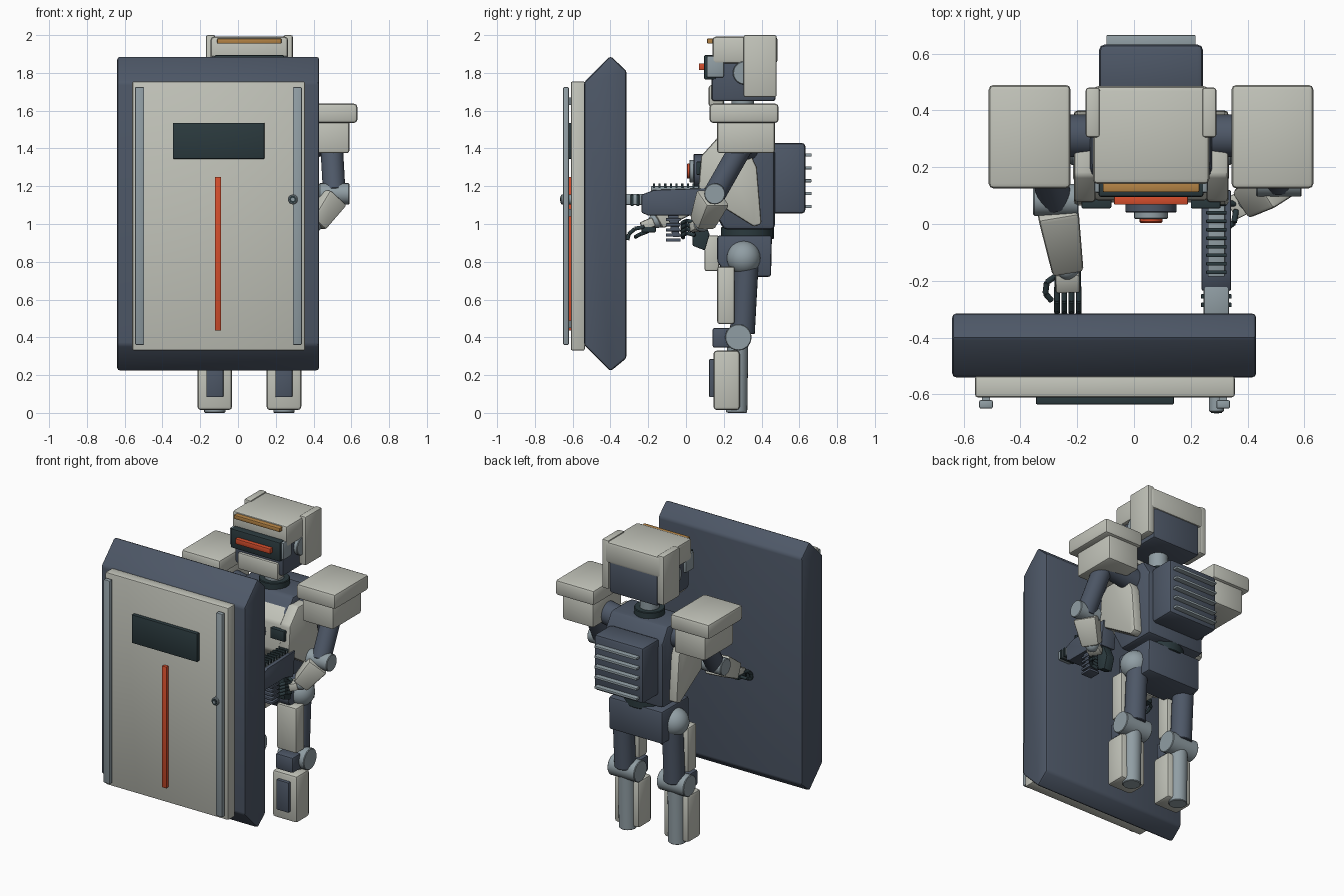
import bpy, bmesh, math
from mathutils import Vector, Matrix

if "Cube" in bpy.data.objects:
    bpy.data.objects.remove(bpy.data.objects["Cube"])

CX = 0.06  # centre line of the robot


def material(name, rgb):
    m = bpy.data.materials.new(name)
    m.diffuse_color = (*rgb, 1)
    m.use_nodes = True
    m.node_tree.nodes["Principled BSDF"].inputs["Base Color"].default_value = m.diffuse_color
    return m


LIGHT = material("pale armour", (0.54, 0.55, 0.49))
NAVY = material("slate blue frame", (0.075, 0.096, 0.135))
STEEL = material("steel grey", (0.28, 0.34, 0.37))
DARK = material("dark teal", (0.024, 0.042, 0.048))
RED = material("signal red", (0.66, 0.075, 0.025))
GOLD = material("amber", (0.46, 0.23, 0.06))


def finish(name, bm, mat, bevel=0.0, segments=2):
    """Round the sharp edges, then store the mesh as an object."""
    bmesh.ops.recalc_face_normals(bm, faces=bm.faces)
    if bevel:
        edges = [e for e in bm.edges if e.calc_face_angle(0) > 0.5]
        bmesh.ops.bevel(bm, geom=edges, offset=bevel, segments=segments,
                        profile=0.5, affect='EDGES')
    mesh = bpy.data.meshes.new(name)
    bm.to_mesh(mesh)
    bm.free()
    mesh.materials.append(mat)
    ob = bpy.data.objects.new(name, mesh)
    bpy.context.collection.objects.link(ob)
    bpy.ops.object.select_all(action='DESELECT')
    ob.select_set(True)
    bpy.context.view_layer.objects.active = ob
    bpy.ops.object.shade_smooth_by_angle(angle=math.radians(30))
    return ob


def box(name, x, y, z, mat, bevel=0.008):
    bm = bmesh.new()
    bmesh.ops.create_cube(bm, size=1)
    for v in bm.verts:
        v.co = [(r[0] + r[1]) / 2 + c * (r[1] - r[0]) for r, c in zip((x, y, z), v.co)]
    return finish(name, bm, mat, bevel)


def prism(name, profile, x0, x1, mat, bevel=0.01):
    """Side profile of (y, z) points extruded along x."""
    bm = bmesh.new()
    face = bm.faces.new([bm.verts.new((x0, y, z)) for y, z in profile])
    ext = bmesh.ops.extrude_face_region(bm, geom=[face])
    for v in ext["geom"]:
        if isinstance(v, bmesh.types.BMVert):
            v.co.x = x1
    return finish(name, bm, mat, bevel)


def along(a, b):
    a, b = Vector(a), Vector(b)
    return Matrix.Translation((a + b) / 2) @ (b - a).to_track_quat('Z', 'Y').to_matrix().to_4x4(), (b - a).length


def rod(name, a, b, r, mat, r2=None, sides=24, bevel=0.004):
    m, length = along(a, b)
    bm = bmesh.new()
    bmesh.ops.create_cone(bm, cap_ends=True, segments=sides, radius1=r,
                          radius2=r if r2 is None else r2, depth=length, matrix=m)
    return finish(name, bm, mat, bevel, 1)


def bar(name, a, b, w0, w1, depth, mat, bevel=0.012):
    """Tapered block running from a to b."""
    m, length = along(a, b)
    bm = bmesh.new()
    bmesh.ops.create_cube(bm, size=1)
    for v in bm.verts:
        w = w0 if v.co.z < 0 else w1
        v.co = m @ Vector((v.co.x * w, v.co.y * depth * w / w0, v.co.z * length))
    return finish(name, bm, mat, bevel)


def ball(name, c, r, mat):
    bm = bmesh.new()
    bmesh.ops.create_uvsphere(bm, u_segments=24, v_segments=14, radius=r,
                              matrix=Matrix.Translation(c))
    return finish(name, bm, mat)


def span(s, a, b):
    """Range of x from a to b outward of the centre line, on side s."""
    return tuple(sorted((CX + s * a, CX + s * b)))


# Shield
prism("shield_body", [(-.54, .36), (-.40, .22), (-.315, .29), (-.315, 1.81),
                      (-.40, 1.89), (-.54, 1.75)], -.64, .43, NAVY, 0.014)
box("shield_front_plate", (-.56, .355), (-.61, -.535), (.33, 1.755), LIGHT, 0.01)
for name, x in (("left", -.545), ("right", .29)):
    box(name + "_shield_rail", (x, x + .048), (-.65, -.62), (.36, 1.725), STEEL, 0.006)
    for z in (.45, 1.04, 1.63):
        box(name + "_rail_mount", (x + .01, x + .038), (-.625, -.6), (z, z + .04), STEEL, 0)
box("shield_window", (-.345, .14), (-.635, -.6), (1.345, 1.535), DARK, 0.004)
box("shield_stripe", (-.122, -.09), (-.632, -.6), (.435, 1.25), RED, 0.003)
rod("shield_bolt", (.29, -.6, 1.13), (.29, -.662, 1.13), .026, STEEL)
rod("shield_bolt_ring", (.29, -.66, 1.13), (.29, -.665, 1.13), .019, DARK, bevel=0)
rod("shield_bolt_centre", (.29, -.66, 1.13), (.29, -.668, 1.13), .009, STEEL, bevel=0)
box("shield_arm_mount", (.245, .335), (-.33, -.20), (1.10, 1.16), STEEL)

# Head
box("head_core", (CX - .18, CX + .18), (.135, .475), (1.65, 1.9), NAVY, 0.016)
box("helmet_cap", (CX - .205, CX + .205), (.14, .485), (1.85, 1.992), LIGHT, 0.018)
box("chin_guard", (CX - .15, CX + .15), (.12, .2), (1.62, 1.735), LIGHT, 0.014)
box("visor", (CX - .185, CX + .185), (.095, .16), (1.765, 1.895), DARK, 0.01)
box("visor_light", (CX - .13, CX + .13), (.068, .1), (1.815, 1.85), RED, 0.004)
box("brow_strip", (CX - .17, CX + .17), (.112, .15), (1.955, 1.982), GOLD, 0.005)
for s, side in ((-1, "left"), (1, "right")):
    box(side + "_ear_panel", span(s, .18, .23), (.305, .48), (1.672, 2.0), LIGHT, 0.01)
    rod(side + "_ear_disc", (CX + s * .17, .31, 1.80), (CX + s * .205, .31, 1.80), .062, STEEL)
    box(side + "_visor_bracket", span(s, .175, .20), (.11, .2), (1.775, 1.89), STEEL)
rod("neck", (CX, .30, 1.42), (CX, .30, 1.67), .06, STEEL)
rod("neck_ring", (CX, .30, 1.49), (CX, .30, 1.54), .095, DARK)

# Torso
prism("torso", [(.13, 1.1), (.2, .97), (.47, .97), (.47, 1.40), (.41, 1.5), (.2, 1.5), (.12, 1.4)],
      CX - .215, CX + .215, NAVY, 0.022)
prism("chest_plate", [(.075, 1.17), (.14, 1.08), (.25, 1.08), (.25, 1.43), (.16, 1.45), (.085, 1.36)],
      CX - .2, CX + .2, LIGHT, 0.014)
for s, side in ((-1, "left"), (1, "right")):
    prism(side + "_flank_panel", [(.065, 1.17), (.36, .985), (.40, 1.0), (.375, 1.30),
                                  (.30, 1.46), (.17, 1.46), (.08, 1.36)],
          *span(s, .195, .272), LIGHT, 0.012)
    box(side + "_chest_vent", span(s, .14, .245), (.055, .1), (1.26, 1.33), DARK, 0.005)
    rod(side + "_shoulder_axle", (CX + s * .18, .31, 1.40), (CX + s * .42, .31, 1.44), .075, NAVY)
for y0, y1, r, mat in ((.1, .04, .09, NAVY), (.05, .018, .06, STEEL), (.03, .004, .04, RED)):
    rod("chest_core", (CX, y0, 1.28), (CX, y1, 1.28), r, mat)
box("backpack", (CX - .183, CX + .183), (.45, .632), (1.055, 1.43), NAVY, 0.02)
for i in range(5):
    z = 1.093 + i * .068
    box("backpack_fin", (CX - .157, CX + .157), (.61, .665), (z - .008, z + .008), STEEL, 0.003)
rod("waist", (CX, .325, .92), (CX, .325, .985), .14, DARK)
prism("pelvis", [(.165, .80), (.22, .72), (.45, .72), (.455, .94), (.165, .94)],
      CX - .2, CX + .2, NAVY, 0.014)
box("front_hip_plate", (CX - .075, CX + .075), (.098, .175), (.75, .94), LIGHT, 0.012)

# Legs
for s, side in ((-1, "left"), (1, "right")):
    lx = CX + s * .183
    ball(side + "_hip_joint", (CX + s * .19, .305, .82), .09, STEEL)
    rod(side + "_thigh", (lx, .32, .82), (lx, .298, .42), .066, NAVY)
    box(side + "_thigh_plate", (lx - .075, lx + .075), (.165, .258), (.47, .775), LIGHT, 0.014)
    rod(side + "_knee_joint", (lx - .1, .277, .40), (lx + .1, .277, .40), .07, STEEL)
    box(side + "_knee_pad", (lx - .065, lx + .065), (.14, .235), (.345, .45), NAVY, 0.012)
    rod(side + "_calf", (lx, .268, 0), (lx, .274, .38), .056, STEEL)
    box(side + "_shin_armour", (lx - .092, lx + .092), (.145, .285), (.015, .33), LIGHT, 0.018)
    box(side + "_shin_inset", (lx - .045, lx + .045), (.123, .16), (.083, .285), NAVY, 0.005)

# Shoulders
for s, side in ((-1, "left"), (1, "right")):
    box(side + "_shoulder_cap", span(s, .283, .572), (.125, .49), (1.535, 1.637), LIGHT, 0.018)
    box(side + "_shoulder_block", span(s, .30, .53), (.165, .47), (1.375, 1.55), LIGHT, 0.014)


def arm(side, shoulder, elbow, wrist, palm):
    """Arm from shoulder to palm, with a round elbow and tapered forearm."""
    shoulder, elbow, wrist, palm = map(Vector, (shoulder, elbow, wrist, palm))
    rod(side + "_upper_arm", shoulder, elbow, .06, NAVY)
    rod(side + "_elbow", elbow - Vector((.08, 0, 0)), elbow + Vector((.08, 0, 0)), .056, STEEL)
    d = wrist - elbow
    bar(side + "_forearm", elbow + d * .12, wrist, .145, .11, .135, LIGHT, 0.014)
    ball(side + "_wrist", wrist, .042, STEEL)
    bar(side + "_palm", wrist + (palm - wrist) * .2, palm, .085, .085, .05, LIGHT, 0.008)


def finger(name, points, r=.011):
    for a, b in zip(points, points[1:]):
        rod(name, a, b, r, DARK, sides=8, bevel=0.002)


# Left arm reaches forward with an open hand
arm("left", (-.345, .30, 1.42), (-.275, .085, 1.16), (-.235, -.155, 1.02), (-.233, -.235, .985))
box("left_knuckles", (-.28, -.187), (-.235, -.16), (.955, .985), DARK, 0.006)
for i in range(4):
    x = -.271 + i * .0255
    finger("left_finger", [(x, -.22, .985), (x, -.272, .975), (x, -.303, .945), (x, -.31, .915)])
finger("left_thumb", [(-.27, -.18, .975), (-.307, -.205, .96), (-.312, -.245, .945), (-.29, -.27, .93)])

# Right arm bends inward to the weapon grip
arm("right", (.495, .30, 1.42), (.51, .152, 1.16), (.405, .085, 1.0), (.345, .055, .98))
for i in range(4):
    z = .94 + i * .022
    finger("right_finger", [(.36, .05, z), (.352, .005, z + .012), (.32, -.02, z), (.28, -.015, z - .012)])
finger("right_thumb", [(.36, .07, 1.0), (.325, .075, 1.02), (.29, .06, 1.015)])

# Rifle
RX = .29
prism("rifle_body", [(-.235, 1.06), (-.20, 1.045), (.02, 1.045), (.10, 1.02), (.12, 1.19),
                     (-.17, 1.18), (-.235, 1.155)], RX - .052, RX + .052, NAVY, 0.006)
rod("rifle_barrel", (RX, -.2, 1.125), (RX, -.315, 1.125), .02, NAVY)
for y in (-.255, -.285):
    box("muzzle_band", (RX - .054, RX + .054), (y - .008, y + .008), (1.095, 1.155), DARK, 0.003)
box("rifle_rail", (RX - .03, RX + .03), (-.185, .085), (1.175, 1.2), STEEL, 0.003)
for i in range(9):
    y = -.17 + i * .03
    box("rail_tooth", (RX - .036, RX + .036), (y - .006, y + .006), (1.19, 1.214), DARK, 0.002)
prism("rifle_magazine", [(-.07, .93), (-.035, .93), (-.04, 1.06), (-.10, 1.06)],
      RX - .032, RX + .032, NAVY, 0.004)
for i in range(5):
    z = .915 + i * .027
    box("magazine_rib", (RX - .038, RX + .038), (-.107, -.028), (z - .008, z + .008), NAVY, 0.003)
prism("rifle_grip", [(.035, .885), (.10, .86), (.125, .945), (.09, 1.03), (.03, 1.03)],
      RX - .03, RX + .03, DARK, 0.006)
